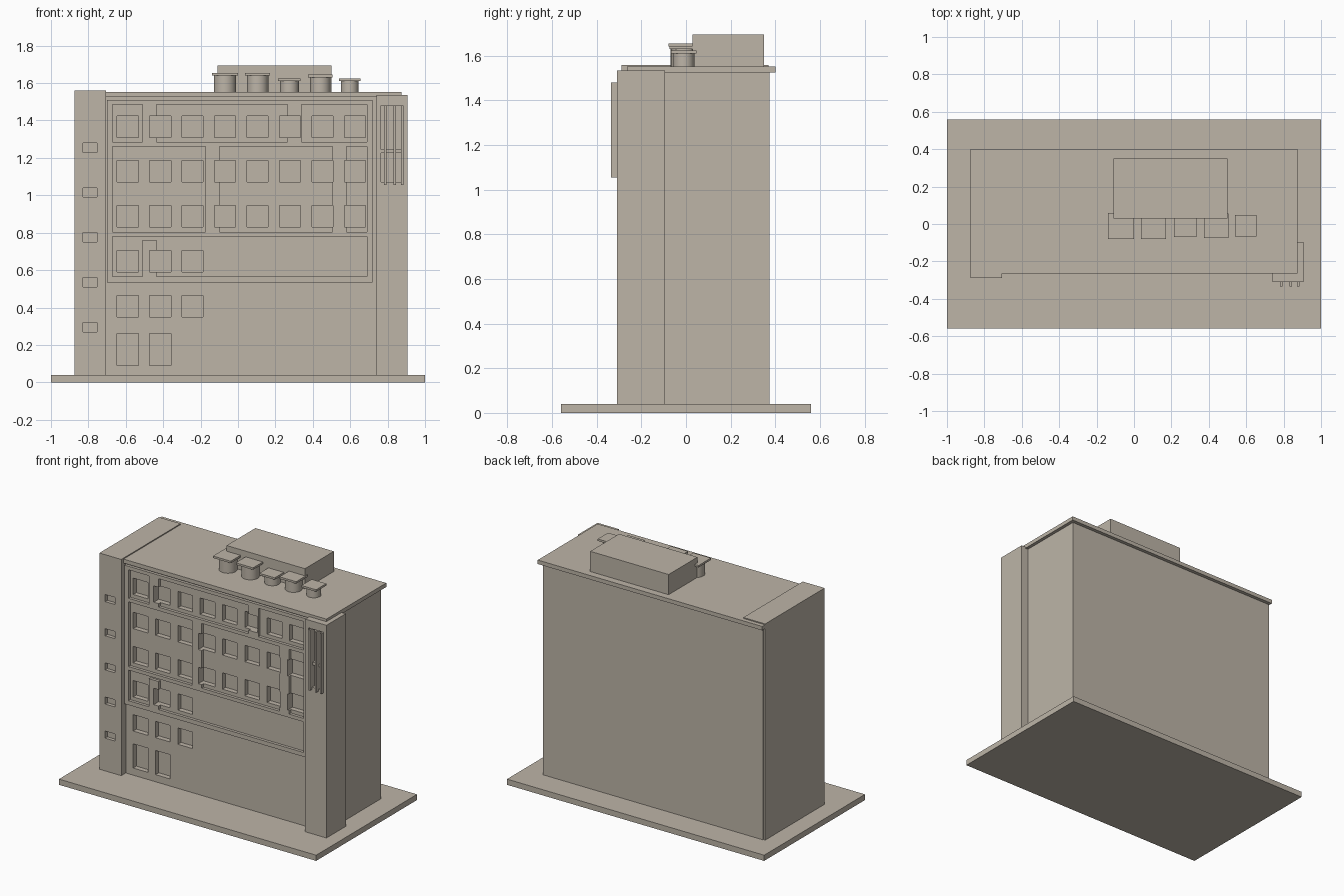
import bpy, bmesh

if "Cube" in bpy.data.objects:
    bpy.data.objects.remove(bpy.data.objects["Cube"])

stone = bpy.data.materials.new("warm grey stone")
stone.diffuse_color = (0.51, 0.46, 0.39, 1)
stone.use_nodes = True
stone.node_tree.nodes["Principled BSDF"].inputs["Base Color"].default_value = stone.diffuse_color


def add_box(bm, x0, x1, y0, y1, z0, z1):
    """Add an axis-aligned box given by its limits."""
    verts = bmesh.ops.create_cube(bm, size=1)["verts"]
    for v in verts:
        v.co.x = x1 if v.co.x > 0 else x0
        v.co.y = y1 if v.co.y > 0 else y0
        v.co.z = z1 if v.co.z > 0 else z0


def boxes(name, limits):
    """One object made of one or more boxes."""
    bm = bmesh.new()
    for b in limits:
        add_box(bm, *b)
    mesh = bpy.data.meshes.new(name)
    bm.to_mesh(mesh)
    bm.free()
    mesh.materials.append(stone)
    ob = bpy.data.objects.new(name, mesh)
    bpy.context.collection.objects.link(ob)
    return ob


def cut(ob, limits):
    """Cut box openings out of an object and apply the result."""
    cutter = boxes("cutter", limits)
    mod = ob.modifiers.new("openings", "BOOLEAN")
    mod.operation = "DIFFERENCE"
    mod.solver = "EXACT"
    mod.object = cutter
    bpy.context.view_layer.objects.active = ob
    bpy.ops.object.modifier_apply(modifier=mod.name)
    bpy.data.objects.remove(cutter)


# Ground slab, main block and roof
boxes("ground_slab", [(-1, 1, -0.56, 0.56, 0, 0.04)])
body = boxes("main_block", [(-0.86, 0.85, -0.24, 0.375, 0.04, 1.525)])
boxes("roof_slab", [(-0.873, 0.873, -0.265, 0.40, 1.525, 1.553)])
boxes("roof_house", [(-0.11, 0.50, 0.03, 0.35, 1.553, 1.695)])

# Raised facade grid: a plate with large openings
facade = boxes("facade_frame", [(-0.70, 0.72, -0.26, -0.235, 0.535, 1.51)])
openings = [(-0.67, -0.51, 1.285, 1.485), (-0.435, 0.265, 1.285, 1.485),
            (0.34, 0.69, 1.285, 1.485), (-0.67, -0.175, 0.805, 1.26),
            (-0.10, 0.505, 0.805, 1.26), (0.58, 0.69, 0.805, 1.26),
            (-0.67, 0.69, 0.565, 0.78)]
cut(facade, [(a, b, -0.3, -0.2, c, d) for a, b, c, d in openings])
pier = boxes("facade_pier", [(-0.51, -0.435, -0.26, -0.235, 0.56, 0.762)])

# Window recesses: (bottom, top, number of windows)
rows = [(1.31, 1.425, 8), (1.07, 1.185, 8), (0.83, 0.945, 8),
        (0.59, 0.705, 3), (0.35, 0.465, 3), (0.09, 0.26, 2)]
windows = []
for z0, z1, count in rows:
    for i in range(count):
        x = -0.59 + 0.1736 * i
        windows.append((x - 0.057, x + 0.057, -0.4, -0.205, z0, z1))
for part in (body, facade, pier):
    cut(part, windows)

# Stair tower with small windows
stair = boxes("stair_tower", [(-0.875, -0.705, -0.29, 0.37, 0.04, 1.56)])
cut(stair, [(-0.83, -0.755, -0.4, -0.265, 0.27 + 0.24 * i, 0.32 + 0.24 * i)
            for i in range(5)])

# Corner tower with a tall niche, fins and a crossbar
corner = boxes("corner_tower", [(0.74, 0.905, -0.31, -0.095, 0.04, 1.535)])
cut(corner, [(0.765, 0.875, -0.4, -0.285, 1.07, 1.48)])
boxes("corner_fins", [(x - 0.006, x + 0.006, -0.335, -0.28, 1.055, 1.48)
                      for x in (0.787, 0.838, 0.878)])
boxes("niche_crossbar", [(0.765, 0.875, -0.305, -0.28, 1.225, 1.245)])

# Roof vents: (centre x, centre y, half cap width, top)
for x, y, h, top in [(-0.07, -0.01, 0.069, 1.655), (0.105, -0.012, 0.067, 1.655),
                     (0.275, -0.01, 0.06, 1.625), (0.44, -0.01, 0.065, 1.645),
                     (0.597, -0.01, 0.057, 1.625)]:
    bpy.ops.mesh.primitive_cylinder_add(
        vertices=32, radius=h - 0.01, depth=top - 1.56,
        location=(x, y, (top + 1.54) / 2 - 0.005))
    pipe = bpy.context.object
    pipe.name = "vent_pipe"
    pipe.data.materials.append(stone)
    bpy.ops.object.shade_smooth_by_angle()
    boxes("vent_cap", [(x - h, x + h, y - h, y + h, top - 0.014, top)])
